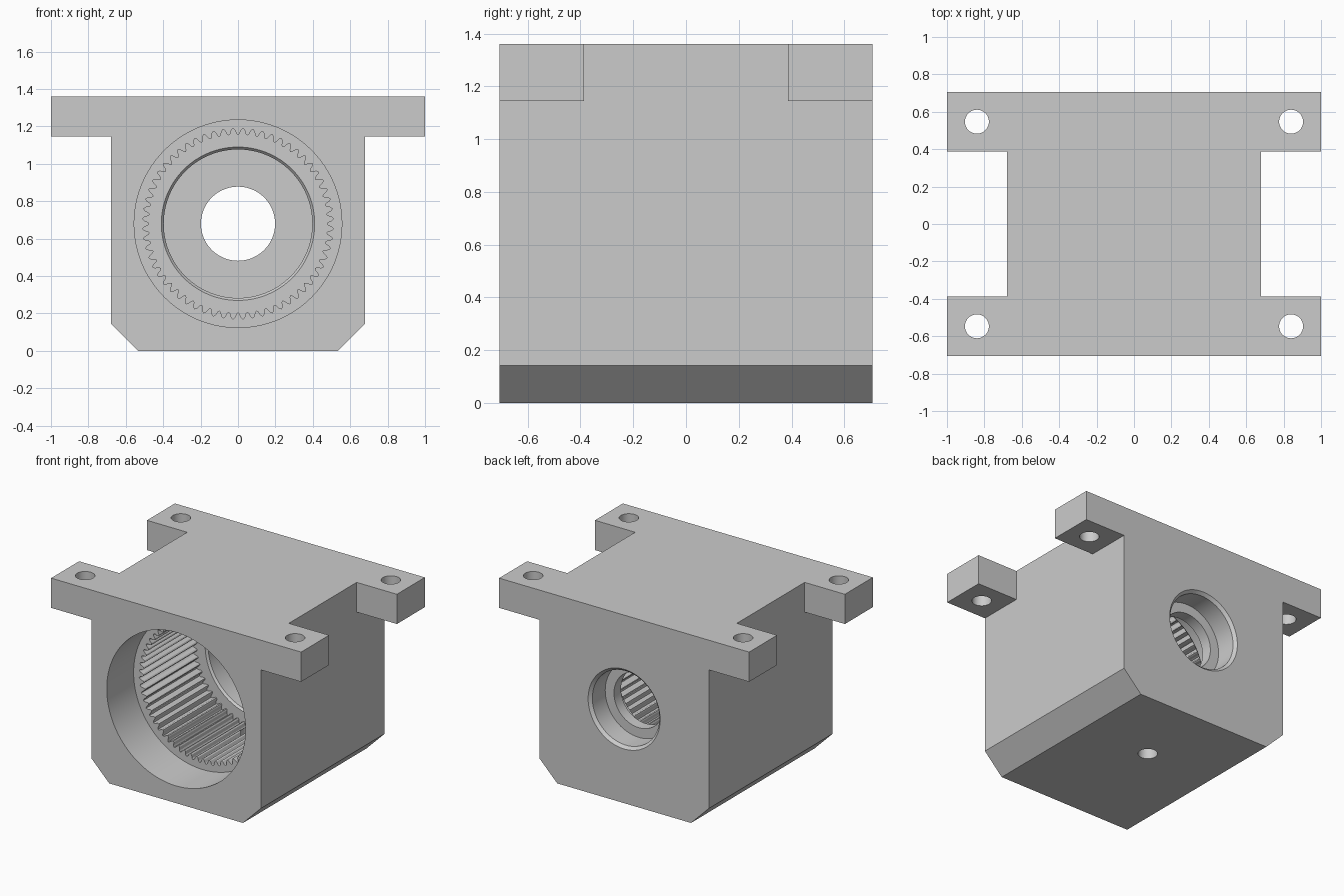
import bpy, bmesh
from math import sin, cos, pi
from mathutils import Matrix

cube = bpy.data.objects.get("Cube")
if cube:
    bpy.data.objects.remove(cube, do_unlink=True)

HALF_Y = 0.707
AXIS_Z = 0.68
TEETH = 60
STEPS = 6          # points per tooth

grey = bpy.data.materials.new("machined grey")
grey.use_nodes = True
color = (0.6, 0.6, 0.6, 1)
grey.diffuse_color = color
grey.node_tree.nodes["Principled BSDF"].inputs["Base Color"].default_value = color


def make_object(name, bm):
    bmesh.ops.recalc_face_normals(bm, faces=bm.faces)
    mesh = bpy.data.meshes.new(name)
    bm.to_mesh(mesh)
    bm.free()
    mesh.materials.append(grey)
    obj = bpy.data.objects.new(name, mesh)
    bpy.context.collection.objects.link(obj)
    return obj


def skin(name, rings):
    """Closed solid through a list of equal-length point rings."""
    bm = bmesh.new()
    loops = [[bm.verts.new(p) for p in ring] for ring in rings]
    n = len(loops[0])
    for a, b in zip(loops, loops[1:]):
        for i in range(n):
            j = (i + 1) % n
            bm.faces.new((a[i], a[j], b[j], b[i]))
    bm.faces.new(loops[0])
    bm.faces.new(loops[-1])
    return make_object(name, bm)


def box(name, center, size):
    bm = bmesh.new()
    bmesh.ops.create_cube(bm, size=1, matrix=Matrix.Translation(center) @ Matrix.Diagonal((*size, 1)))
    return make_object(name, bm)


def drill(name, center, depth, radius=0.064):
    bm = bmesh.new()
    bmesh.ops.create_cone(bm, cap_ends=True, segments=48, radius1=radius, radius2=radius,
                          depth=depth, matrix=Matrix.Translation(center))
    return make_object(name, bm)


def cut(target, cutter):
    mod = target.modifiers.new("cut", 'BOOLEAN')
    mod.operation = 'DIFFERENCE'
    mod.solver = 'EXACT'
    mod.object = cutter
    bpy.context.view_layer.objects.active = target
    bpy.ops.object.modifier_apply(modifier=mod.name)
    bpy.data.objects.remove(cutter, do_unlink=True)


# Housing: T-shaped profile with chamfered foot, extruded front to back
half = [(0.535, 0), (0.678, 0.143), (0.678, 1.145), (1, 1.145), (1, 1.36)]
outline = half + [(-x, z) for x, z in reversed(half)]
housing = skin("gear_housing", [[(x, y, z) for x, z in outline] for y in (-HALF_Y, HALF_Y)])

# Side notches leave four mounting lugs, each with a bolt hole
for s in (-1, 1):
    cut(housing, box("notch", (s * 1.178, 0, 1.25), (1, 0.775, 0.6)))
    for t in (-1, 1):
        cut(housing, drill("bolt_hole", (s * 0.84, t * 0.547, 1.25), 0.6))

# Tooth radius through one pitch: rounded tip towards the axis
tooth = [0.475, 0.481, 0.503, 0.511, 0.503, 0.481]


def bore_ring(y, radius):
    ring = []
    for i in range(TEETH * STEPS):
        a = 2 * pi * i / (TEETH * STEPS)
        r = radius or tooth[i % STEPS]
        ring.append((r * sin(a), y, AXIS_Z + r * cos(a)))
    return ring


# Stepped bore along y; radius 0 marks the internal gear
steps = [(-0.8, 0.555), (-0.4, 0.555), (-0.4, 0), (0.21, 0), (0.21, 0.41),
         (0.225, 0.397), (0.46, 0.397), (0.46, 0.198), (0.54, 0.198),
         (0.54, 0.268), (0.687, 0.268), (0.727, 0.308)]
cut(housing, skin("bore", [bore_ring(y, r) for y, r in steps]))

# Drain hole in the underside
cut(housing, drill("drain_hole", (0, 0.14, 0.1), 0.4))

bpy.ops.object.select_all(action='DESELECT')
housing.select_set(True)
bpy.context.view_layer.objects.active = housing
bpy.ops.object.shade_smooth_by_angle(angle=0.4)
